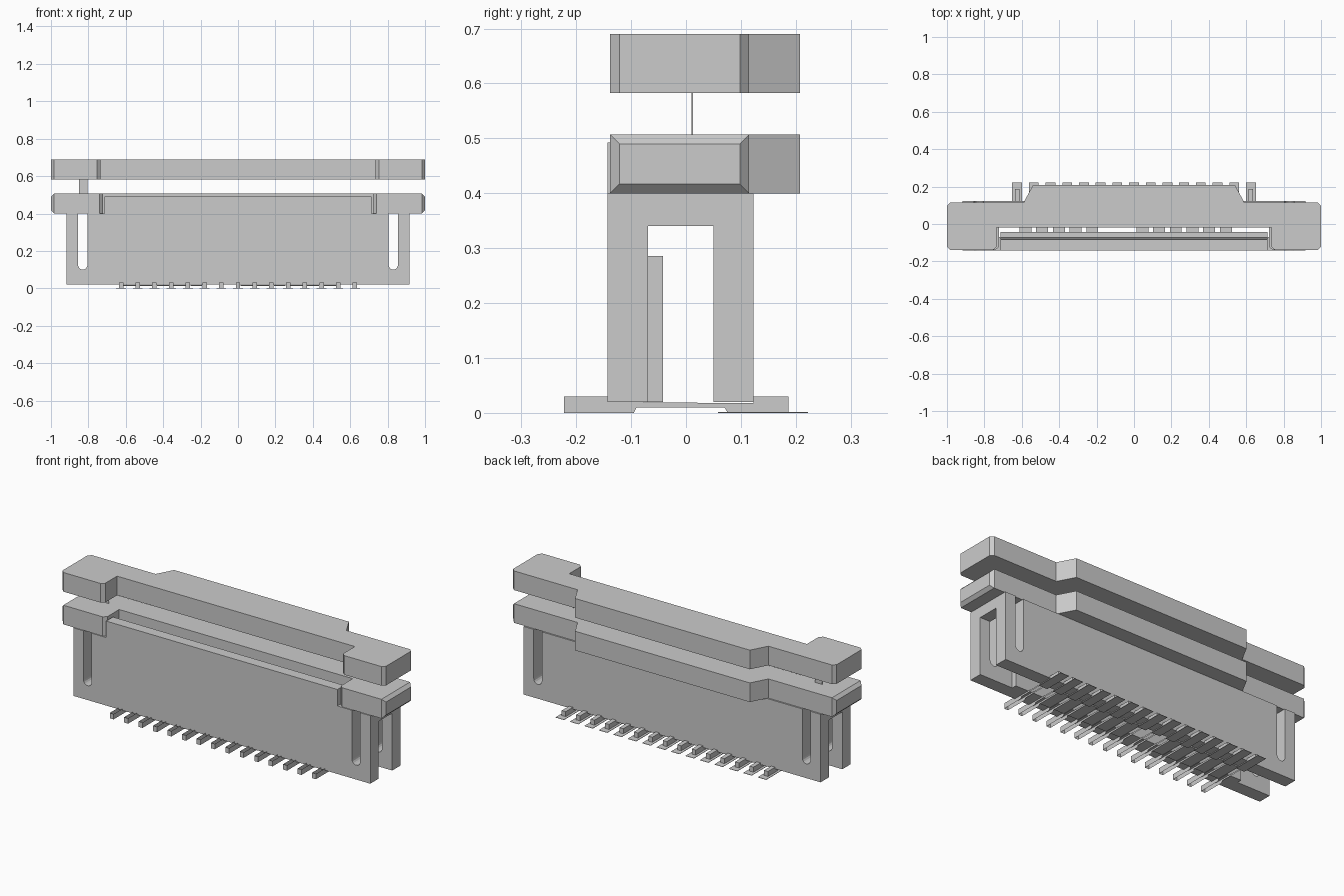
import bpy, bmesh, math
from mathutils import Vector

old = bpy.data.objects.get("Cube")
if old:
    bpy.data.objects.remove(old)

GREY = (0.6, 0.6, 0.6, 1)
grey = bpy.data.materials.new("light grey")
grey.use_nodes = True
grey.diffuse_color = GREY
grey.node_tree.nodes["Principled BSDF"].inputs["Base Color"].default_value = GREY


def finish(bm, name):
    mesh = bpy.data.meshes.new(name)
    bm.to_mesh(mesh)
    bm.free()
    mesh.materials.append(grey)
    obj = bpy.data.objects.new(name, mesh)
    bpy.context.collection.objects.link(obj)
    return obj


def prism(points, axis, lo, hi):
    """Extrude a closed outline along one axis from lo to hi."""
    bm = bmesh.new()
    place = {"x": lambda a, b: (lo, a, b),
             "y": lambda a, b: (a, lo, b),
             "z": lambda a, b: (a, b, lo)}[axis]
    face = bm.faces.new([bm.verts.new(place(a, b)) for a, b in points])
    new = bmesh.ops.extrude_face_region(bm, geom=[face])["geom"]
    step = Vector([hi - lo if c == axis else 0 for c in "xyz"])
    bmesh.ops.translate(bm, vec=step, verts=[g for g in new if isinstance(g, bmesh.types.BMVert)])
    bmesh.ops.recalc_face_normals(bm, faces=bm.faces)
    return bm


def box(name, x0, x1, y0, y1, z0, z1):
    return finish(prism([(x0, y0), (x1, y0), (x1, y1), (x0, y1)], "z", z0, z1), name)


def mirrored(half):
    """Complete an outline given for +x by reflecting it to -x."""
    return half + [(-a, b) for a, b in reversed(half)]


# Housing walls, each with a round-bottomed slot near either end
FRONT, BACK = -0.143, 0.123
IN_FRONT, IN_BACK = -0.069, 0.05
FLOOR, RIM = 0.02, 0.4
SLOT_X, SLOT_R = 0.83, 0.025
arc = [(SLOT_X + SLOT_R * math.cos(math.pi * i / 8),
        0.125 - SLOT_R * math.sin(math.pi * i / 8)) for i in range(9)]
wall = mirrored([(0.918, FLOOR), (0.918, RIM), (SLOT_X + SLOT_R, RIM)]
                + arc + [(SLOT_X - SLOT_R, RIM)])
finish(prism(wall, "y", FRONT, IN_FRONT), "front_wall")
finish(prism(wall, "y", IN_BACK, BACK), "back_wall")

# Raised front lip with a sloped inner side, and the ledge inside the wall
finish(prism([(FRONT, RIM), (FRONT, 0.492), (-0.083, 0.492), (-0.074, RIM)],
             "x", -0.715, 0.715), "front_lip")
box("inner_ledge", -0.715, 0.715, IN_FRONT, -0.042, FLOOR, 0.286)

# Bridges joining the two walls at each end
for side, label in ((1, "left"), (-1, "right")):
    for part, a, b in (("inner", 0.74, 0.805), ("outer", 0.855, 0.918)):
        x0, x1 = sorted((side * a, side * b))
        box(f"{label}_{part}_bridge", x0, x1, IN_FRONT, IN_BACK, 0.34, RIM)


# Slider and lid share one outline
def cover(name, z0, z1, notch, all_round):
    half = [(notch, -0.018), (notch, -0.122), (notch + 0.018, -0.138),
            (1, -0.138), (1, 0.115), (0.59, 0.115), (0.54, 0.208)]
    bm = prism(mirrored(half), "z", z0, z1)
    ends = []
    for e in bm.edges:
        a, b = (v.co for v in e.verts)
        if min(abs(a.x), abs(b.x)) > 0.99 and a.x * b.x > 0:
            if all_round or abs(a.z - b.z) > 0.01:
                ends.append(e)
    bmesh.ops.bevel(bm, geom=ends, offset=0.017, segments=1, affect="EDGES")
    finish(bm, name)


cover("slider", RIM, 0.507, 0.722, True)
cover("lid", 0.583, 0.69, 0.735, False)
box("slider_post", -0.85, -0.805, 0.01, 0.013, 0.505, 0.585)

# Contacts: open channel in front, solid block and flat pad behind
PITCH = 0.0893
HALF_W = 0.012
side_profile = [(-0.222, 0), (-0.095, 0), (-0.09, 0.01), (0.07, 0.01),
                (0.07, 0.018), (-0.143, 0.02), (-0.143, 0.03), (-0.222, 0.03)]
for i in range(-7, 8):
    x = i * PITCH
    bm = bmesh.new()
    sides = []
    for s in (-HALF_W, HALF_W):
        vs = [bm.verts.new((x + s, y, z)) for y, z in side_profile]
        bm.faces.new(vs if s > 0 else vs[::-1])
        sides.append(vs)
    a, b = sides
    bm.faces.new((a[0], b[0], b[-1], a[-1]))
    finish(bm, f"contact_tail_{i + 8}")
    block = [(0.07, 0.01), (0.075, 0.002), (0.187, 0.002), (0.187, 0.03),
             (0.123, 0.03), (0.123, 0.018), (0.07, 0.018)]
    finish(prism(block, "x", x - HALF_W, x + HALF_W), f"contact_foot_{i + 8}")
    box(f"solder_pad_{i + 8}", x - 0.026, x + 0.026, 0.058, 0.222, 0, 0.002)

# Flat plates under the housing, between the contacts
for k in range(-7, 6):
    if k not in (-2, -1):
        x = (k + 0.5) * PITCH
        box(f"floor_plate_{k + 8}", x - 0.032, x + 0.032, -0.09, 0.06, 0.012, 0.018)
